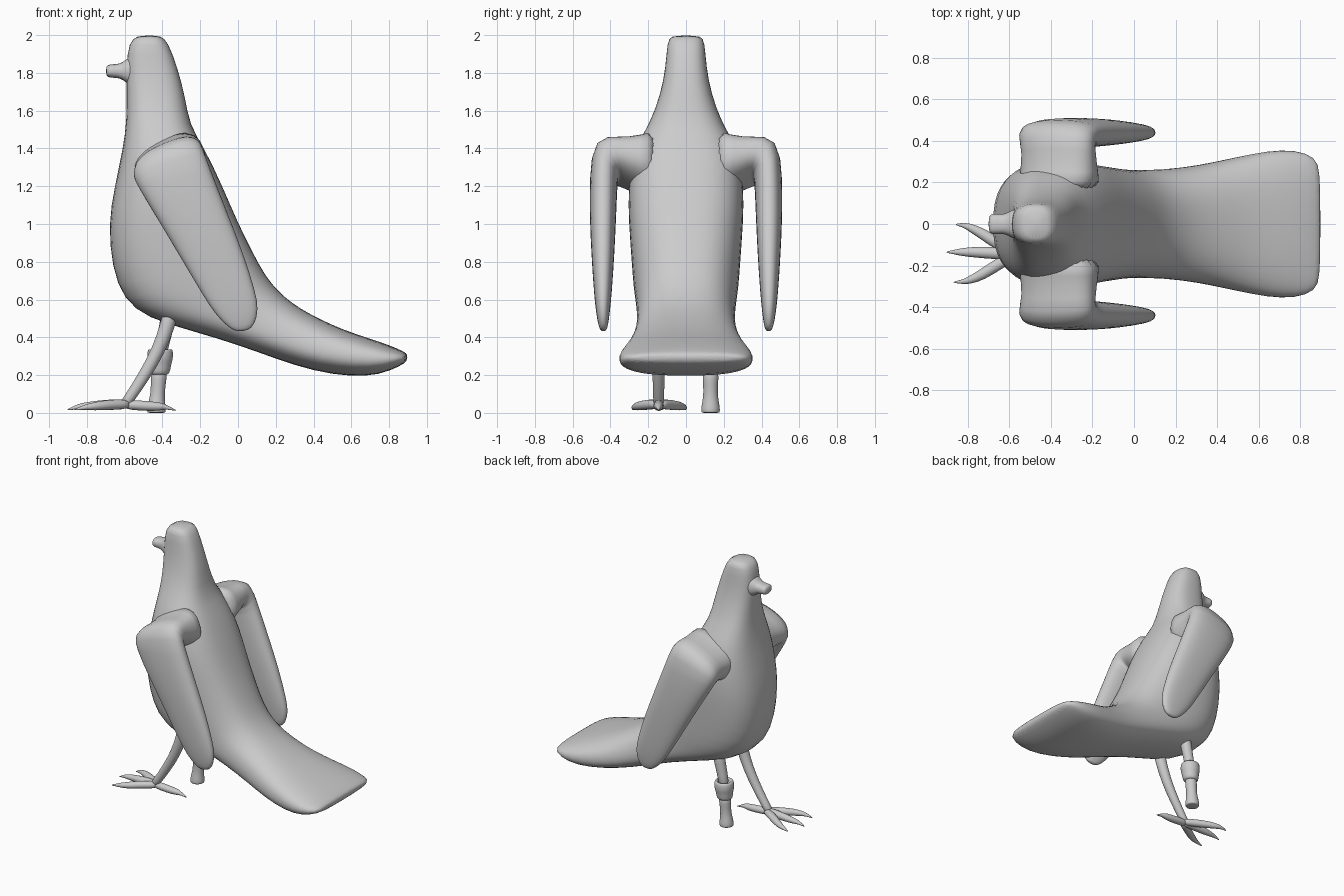
import bpy, bmesh, math
from mathutils import Vector as V

grey = bpy.data.materials.new("plain grey")
grey.diffuse_color = (0.6, 0.6, 0.6, 1)


def loft(name, rings, n=20, power=2.0, levels=1):
    """Skin rings given as (centre, half-axis a, half-axis b)."""
    bm = bmesh.new()
    loops = []
    for c, a, b in rings:
        loop = []
        for i in range(n):
            t = 2 * math.pi * i / n
            u, w = math.cos(t), math.sin(t)
            u = math.copysign(abs(u) ** (2 / power), u)
            w = math.copysign(abs(w) ** (2 / power), w)
            loop.append(bm.verts.new(V(c) + V(a) * u + V(b) * w))
        loops.append(loop)
    for p, q in zip(loops, loops[1:]):
        for i in range(n):
            j = (i + 1) % n
            bm.faces.new((p[i], p[j], q[j], q[i]))
    bm.faces.new(loops[0])
    bm.faces.new(loops[-1])
    bmesh.ops.recalc_face_normals(bm, faces=bm.faces)
    for f in bm.faces:
        f.smooth = True
    me = bpy.data.meshes.new(name)
    bm.to_mesh(me)
    bm.free()
    me.materials.append(grey)
    ob = bpy.data.objects.new(name, me)
    bpy.context.collection.objects.link(ob)
    if levels:
        mod = ob.modifiers.new("smooth", 'SUBSURF')
        mod.levels = mod.render_levels = levels
    return ob


def tube(name, pts, n=10, flat=1.0):
    """Tapered tube through (x, y, z, radius) points."""
    rings = []
    for i, p in enumerate(pts):
        d = V(pts[min(i + 1, len(pts) - 1)][:3]) - V(pts[max(i - 1, 0)][:3])
        ref = V((0, 0, 1)) if abs(d.normalized().z) < 0.6 else V((1, 0, 0))
        side = d.cross(ref).normalized()
        up = side.cross(d).normalized()
        rings.append((p[:3], side * p[3], up * p[3] * flat))
    return loft(name, rings, n)


# Head, body and tail: breast x, z, back x, z, half width
profile = [
    (-.53, 2.0, -.41, 2.0, .08), (-.58, 1.965, -.37, 1.965, .10),
    (-.592, 1.83, -.32, 1.83, .108), (-.59, 1.70, -.28, 1.68, .135),
    (-.59, 1.55, -.255, 1.52, .19), (-.61, 1.40, -.18, 1.41, .275),
    (-.655, 1.20, -.08, 1.20, .31), (-.69, 1.0, .0, 1.01, .305),
    (-.67, .77, .08, .85, .29), (-.61, .60, .15, .72, .28),
    (-.48, .50, .22, .64, .265), (-.25, .435, .29, .58, .26),
    (0, .36, .37, .53, .265), (.2, .285, .46, .485, .285),
    (.4, .22, .56, .44, .32), (.6, .19, .68, .40, .355),
    (.75, .20, .80, .36, .36), (.865, .25, .88, .325, .325),
    (.897, .275, .897, .31, .26)]
rings = []
for fx, fz, bx, bz, w in profile:
    f, b = V((fx, 0, fz)), V((bx, 0, bz))
    rings.append(((f + b) / 2, (b - f) / 2, (0, w, 0)))
loft("body", rings, 24, 2.6)

# Beak
loft("beak", [((x, 0, 1.81), (0, w, 0), (0, 0, h)) for x, w, h in
              [(-.50, .08, .09), (-.58, .075, .075), (-.605, .055, .05),
               (-.635, .046, .036), (-.68, .052, .037), (-.70, .04, .026)]], 16, 2.4)

# Wings: shoulder runs outward, then the blade hangs down and back
blade = [(-.54, 1.21, -.14, 1.28, .436, .075), (-.43, 1.03, -.055, 1.06, .44, .071),
         (-.31, .83, .025, .86, .44, .062), (-.18, .61, .095, .64, .44, .047),
         (-.12, .52, .11, .55, .44, .037), (-.045, .445, .09, .465, .438, .025),
         (0, .43, .05, .435, .437, .012)]
for s, side in ((-1, "right"), (1, "left")):
    a = (.185, 0, .075)
    rings = [((-.36, .15 * s, 1.31), (.20, 0, .09), (-.05, 0, .17)),
             ((-.36, .25 * s, 1.31), (.18, 0, .08), (-.04, 0, .125)),
             ((-.36, .34 * s, 1.325), (.175, 0, .075), (-.03, .012 * s, .105)),
             ((-.375, .425 * s, 1.335), a, (-.02, .07 * s, .10))]
    for fx, fz, bx, bz, y, t in blade:
        f, b = V((fx, y * s, fz)), V((bx, y * s, bz))
        rings.append(((f + b) / 2, (b - f) / 2, (0, t * s, 0)))
    loft(side + "_wing", rings, 20, 2.5)

# Right leg and clawed foot
Y = -.145
tube("right_leg", [(-.35, Y, .56, .045), (-.37, Y, .47, .042), (-.42, Y, .33, .038),
                   (-.50, Y, .19, .034), (-.58, Y, .07, .03), (-.60, Y, .045, .03)])
for name, toe in {
    "inner_toe": [(-.57, -.14, .045, .028), (-.65, -.10, .045, .03), (-.73, -.045, .038, .028),
                  (-.79, -.015, .032, .02), (-.82, -.005, .028, .012), (-.86, -.002, .015, .003)],
    "middle_toe": [(-.57, Y, .045, .028), (-.66, -.14, .045, .032), (-.76, -.135, .038, .028),
                   (-.83, -.135, .034, .02), (-.86, -.135, .03, .012), (-.905, -.135, .015, .003)],
    "outer_toe": [(-.57, -.15, .045, .028), (-.65, -.19, .045, .03), (-.73, -.245, .038, .028),
                  (-.79, -.27, .032, .02), (-.82, -.278, .028, .012), (-.87, -.28, .015, .003)],
    "back_toe": [(-.61, Y, .045, .028), (-.53, Y, .04, .03), (-.45, Y, .034, .028),
                 (-.40, Y, .034, .022), (-.38, Y, .03, .012), (-.325, Y, .012, .003)],
}.items():
    tube(name, toe, flat=.95)

# Left leg stump with a turned peg
P = .13
tube("left_leg", [(-.36, P, .56, .045), (-.375, P, .47, .042), (-.40, P, .37, .038),
                  (-.415, P, .28, .036)])


def turned(name, prof, power=2.0):
    loft(name, [((x, P, z), (r, 0, 0), (0, r, 0)) for x, z, r in prof], 16, power)


turned("peg_cup", [(-.41, .30, .04), (-.41, .335, .045), (-.411, .34, .062), (-.412, .325, .07),
                   (-.413, .28, .07), (-.414, .262, .062), (-.416, .22, .058),
                   (-.418, .203, .05), (-.418, .20, .03)])
turned("peg", [(-.418, .23, .043), (-.42, .18, .043), (-.425, .11, .037), (-.43, .06, .044),
               (-.432, .025, .051), (-.432, .003, .05), (-.432, 0, .045)])
